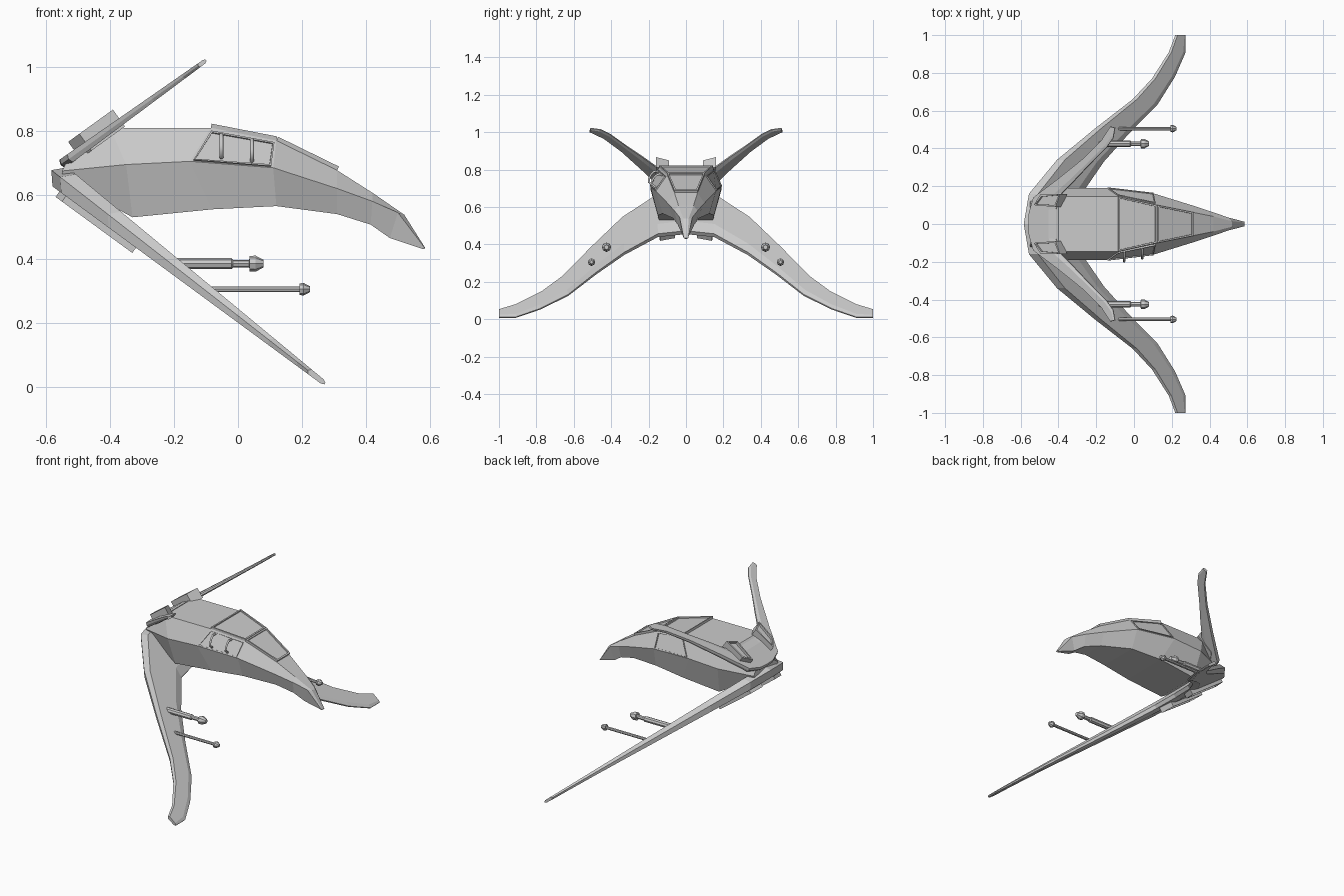
import bpy, bmesh, math
from mathutils import Vector as V

if "Cube" in bpy.data.objects:
    bpy.data.objects.remove(bpy.data.objects["Cube"])


def make(name, bm):
    bmesh.ops.recalc_face_normals(bm, faces=bm.faces)
    me = bpy.data.meshes.new(name)
    bm.to_mesh(me)
    bm.free()
    ob = bpy.data.objects.new(name, me)
    bpy.context.collection.objects.link(ob)
    return ob


def loft(name, rings):
    """Skin a list of equal-length point rings and cap both ends."""
    bm = bmesh.new()
    vs = [[bm.verts.new(p) for p in r] for r in rings]
    n = len(rings[0])
    for a, b in zip(vs, vs[1:]):
        for i in range(n):
            j = (i + 1) % n
            bm.faces.new((a[i], a[j], b[j], b[i]))
    bm.faces.new(vs[0])
    bm.faces.new(vs[-1])
    return make(name, bm)


def panel(name, quad, out, h, inset, depth, sink=0.02):
    """Raised plate on a quad with a recessed centre, facing 'out'."""
    q = [V(p) for p in quad]
    n = (q[2] - q[0]).cross(q[3] - q[1]).normalized()
    if n.dot(V(out)) < 0:
        n = -n
        q.reverse()
    bm = bmesh.new()
    lo = [bm.verts.new(p - n * sink) for p in q]
    hi = [bm.verts.new(p + n * h) for p in q]
    top = bm.faces.new(hi)
    bm.faces.new(lo[::-1])
    for i in range(4):
        j = (i + 1) % 4
        bm.faces.new((lo[i], lo[j], hi[j], hi[i]))
    bm.normal_update()
    bmesh.ops.inset_individual(bm, faces=[top], thickness=inset)
    r = bmesh.ops.extrude_discrete_faces(bm, faces=[top])
    bmesh.ops.translate(bm, verts=r["faces"][0].verts, vec=-n * depth)
    return make(name, bm)


def flip(p, s):
    return V((p[0], p[1] * s, p[2]))


# Fuselage: top edge, chine and bottom edge per station
stations = [
    ((-0.54, 0.09, 0.695), (-0.55, 0.12, 0.675), (-0.55, 0.10, 0.65)),
    ((-0.40, 0.145, 0.81), (-0.35, 0.19, 0.695), (-0.33, 0.145, 0.53)),
    ((-0.085, 0.145, 0.81), (-0.15, 0.19, 0.705), (-0.08, 0.15, 0.555)),
    ((0.12, 0.10, 0.77), (0.11, 0.16, 0.685), (0.12, 0.125, 0.565)),
    ((0.31, 0.062, 0.677), (0.31, 0.098, 0.62), (0.31, 0.07, 0.54)),
    ((0.42, 0.04, 0.607), (0.42, 0.062, 0.58), (0.415, 0.045, 0.507)),
    ((0.52, 0.014, 0.538), (0.50, 0.034, 0.545), (0.475, 0.025, 0.465)),
    ((0.585, 0.008, 0.435), (0.585, 0.012, 0.433), (0.58, 0.006, 0.43)),
]
loft("fuselage", [list(s) + [flip(p, -1) for p in reversed(s)] for s in stations])

# Canopy roof and windscreen
for name, a, b in (("canopy_roof", 2, 3), ("windscreen", 3, 4)):
    A, B = stations[a][0], stations[b][0]
    panel(name, [A, B, flip(B, -1), flip(A, -1)], (0, 0, 1), 0.013, 0.012, 0.008)


# Side windows on the upper flank
def flank(u, v, s):
    (t2, c2), (t3, c3) = stations[2][:2], stations[3][:2]
    p = V(t2).lerp(V(t3), u).lerp(V(c2).lerp(V(c3), u), v)
    return flip(p, s)


for s, side in ((1, "left"), (-1, "right")):
    quad = [flank(u, v, s) for u, v in ((0.03, 0.1), (0.97, 0.1), (0.97, 0.97), (0.03, 0.97))]
    panel("side_window_" + side, quad, (0, s, 0.5), 0.007, 0.007, 0.006)

# Grab handles on the right flank only
for i, u in enumerate((0.2, 0.65)):
    a, b = flank(u, 0.15, -1), flank(u, 0.85, -1)
    b.x = a.x
    o = V((0, -0.032, 0.012))
    pts = [a, a.lerp(b, 0.1) + o * 0.8, a.lerp(b, 0.35) + o, a.lerp(b, 0.65) + o, a.lerp(b, 0.9) + o * 0.8, b]
    cu = bpy.data.curves.new("grab_handle", "CURVE")
    cu.dimensions = "3D"
    cu.bevel_depth = 0.006
    cu.bevel_resolution = 1
    sp = cu.splines.new("POLY")
    sp.points.add(len(pts) - 1)
    for q, p in zip(sp.points, pts):
        q.co = (*p, 1)
    ob = bpy.data.objects.new(f"grab_handle_{i + 1}", cu)
    bpy.context.collection.objects.link(ob)
    bpy.context.view_layer.objects.active = ob
    ob.select_set(True)
    bpy.ops.object.convert(target="MESH")
    ob.select_set(False)


# Wings: flat tilted crescents, given as plan-view rear and front edge points
def wing(name, plan, z0, slope, thick, bulge, ridge):
    d = V((1, 0, slope)).normalized()
    n = V((-d.z, 0, d.x))

    def ring(xr, yr, xf, yf, s):
        r = V((xr, yr * s, z0 + slope * xr))
        f = V((xf, yf * s, z0 + slope * xf))
        m = r.lerp(f, ridge)
        tr, tm, tf = thick(xr), thick(m.x), thick(xf) * 0.4
        return [r - d * tr * bulge, r + n * tr / 2, m + n * tm / 2, f + n * tf / 2,
                f - n * tf / 2, m - n * tm / 2, r - n * tr / 2]

    rings = [ring(*p, -1) for p in reversed(plan[1:])] + [ring(*p, 1) for p in plan]
    return loft(name, rings)


lower = [(-0.557, 0, -0.31, 0), (-0.53, 0.16, -0.29, 0.15), (-0.385, 0.34, -0.165, 0.33),
         (-0.19, 0.505, -0.03, 0.48), (0.005, 0.66, 0.12, 0.63), (0.105, 0.77, 0.215, 0.78),
         (0.192, 0.91, 0.272, 0.91), (0.225, 1.0, 0.272, 1.0)]
upper = [(-0.55, 0, -0.41, 0), (-0.548, 0.06, -0.41, 0.08), (-0.525, 0.14, -0.38, 0.165),
         (-0.40, 0.235, -0.315, 0.23), (-0.265, 0.345, -0.235, 0.315), (-0.17, 0.44, -0.145, 0.405),
         (-0.135, 0.495, -0.11, 0.455), (-0.122, 0.515, -0.10, 0.51)]
wing("lower_wing", lower, 0.222, -0.78, lambda x: 0.035 - 0.073 * x, 0.45, 0.8)
wing("upper_wing", upper, 1.093, 0.72, lambda x: 0.009 - 0.04 * x, 0.2, 0.75)

# Raised plates near the wing roots: above the upper wing, below the lower wing
up_plan = [(-0.505, 0.10), (-0.47, 0.155), (-0.365, 0.16), (-0.39, 0.09)]
lo_plan = [(-0.56, 0.06), (-0.54, 0.15), (-0.32, 0.14), (-0.34, 0.06)]
for s, side in ((1, "left"), (-1, "right")):
    panel("upper_plate_" + side, [(x, y * s, 1.093 + 0.72 * x) for x, y in up_plan],
          (-0.5, 0, 1), 0.045, 0.012, 0.014)
    panel("lower_plate_" + side, [(x, y * s, 0.222 - 0.78 * x - 0.1 * (0.45 - x) / 2) for x, y in lo_plan],
          (-0.5, 0, -1), 0.018, 0.012, 0.01)

# Cannons: (x, radius) profiles turned around the x axis
guns = {
    "inner_cannon": (0.425, 0.385, [(-0.21, 0.017), (-0.02, 0.017), (-0.015, 0.012), (0.035, 0.012),
                                    (0.036, 0.024), (0.055, 0.025), (0.08, 0.012)]),
    "outer_cannon": (0.505, 0.305, [(-0.11, 0.009), (0.192, 0.009), (0.193, 0.018),
                                    (0.205, 0.02), (0.225, 0.009)]),
}
for name, (y, z, prof) in guns.items():
    for s, side in ((1, "left"), (-1, "right")):
        loft(f"{name}_{side}", [[(x, y * s + r * math.cos(k * math.pi / 4), z + r * math.sin(k * math.pi / 4))
                                 for k in range(8)] for x, r in prof])
